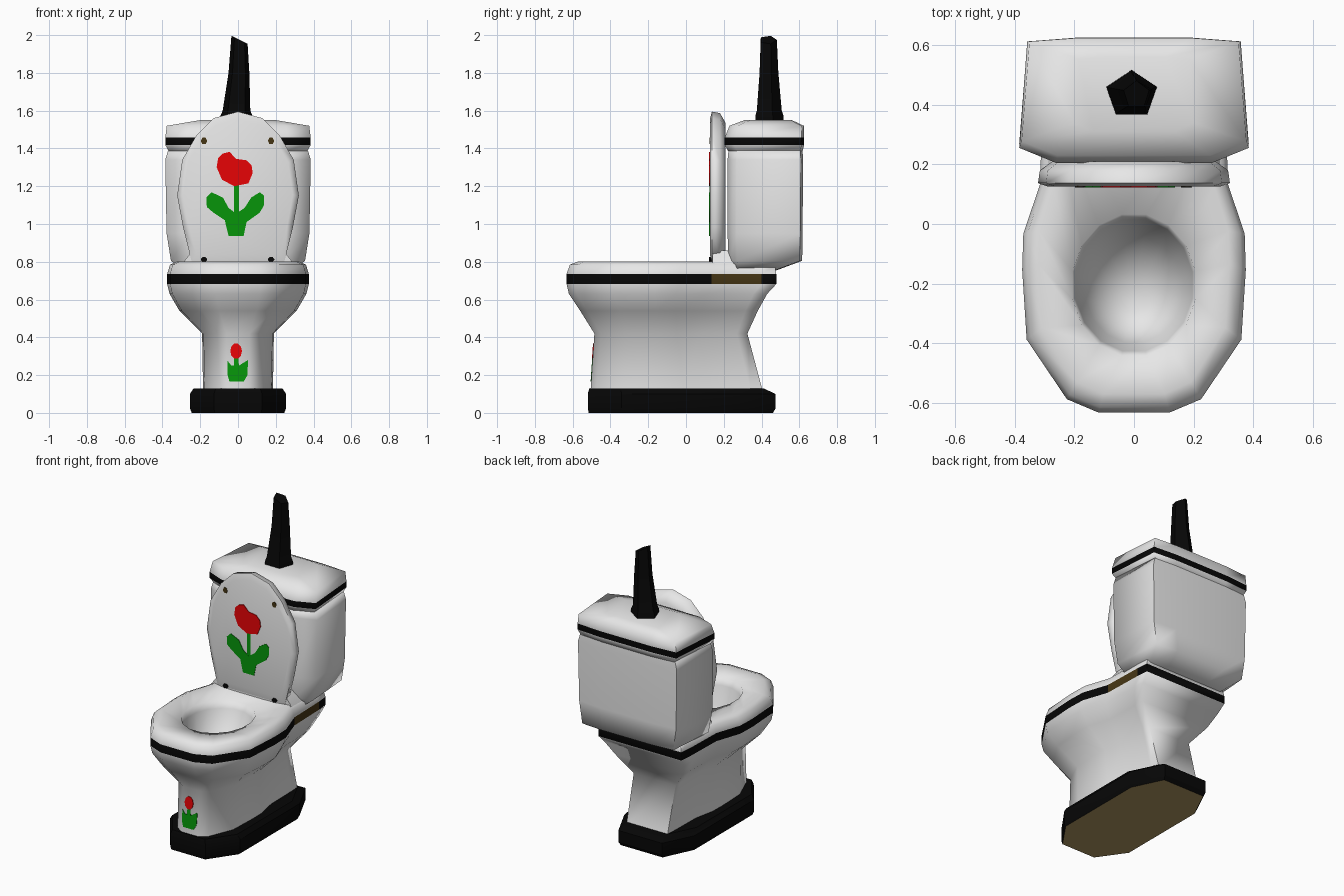
import bpy, bmesh, math

if "Cube" in bpy.data.objects:
    bpy.data.objects.remove(bpy.data.objects["Cube"])


def material(name, rgb):
    m = bpy.data.materials.new(name)
    m.diffuse_color = (*rgb, 1)
    m.use_nodes = True
    m.node_tree.nodes["Principled BSDF"].inputs["Base Color"].default_value = m.diffuse_color
    return m


MATS = [material("white", (0.95, 0.95, 0.95)), material("black", (0.002, 0.002, 0.002)),
        material("brown", (0.06, 0.036, 0.007)), material("red", (0.85, 0.001, 0.002)),
        material("green", (0.002, 0.3, 0.003)), material("tan", (0.42, 0.3, 0.12))]
WHITE, BLACK, BROWN, RED, GREEN, TAN = range(6)


def loft(name, rings, colours=None, colour=WHITE, angle=50, rule=None):
    """Skin equal-length rings; colours maps band index to a material, rule repaints faces."""
    bm = bmesh.new()
    loops = [[bm.verts.new(p) for p in r] for r in rings]
    n = len(rings[0])
    for k in range(len(loops) - 1):
        for i in range(n):
            j = (i + 1) % n
            f = bm.faces.new((loops[k][i], loops[k][j], loops[k + 1][j], loops[k + 1][i]))
            f.material_index = (colours or {}).get(k, colour)
    for end in (loops[0], loops[-1]):
        bm.faces.new(end).material_index = colour
    bmesh.ops.recalc_face_normals(bm, faces=bm.faces)
    if rule:
        for f in bm.faces:
            c = rule(f)
            if c is not None:
                f.material_index = c
    me = bpy.data.meshes.new(name)
    bm.to_mesh(me)
    bm.free()
    for m in MATS:
        me.materials.append(m)
    me.shade_smooth()
    me.set_sharp_from_angle(angle=math.radians(angle))
    ob = bpy.data.objects.new(name, me)
    bpy.context.collection.objects.link(ob)
    return ob


def mirrored(half):
    return half + [(-a, b) for a, b in reversed(half)]


def section(half, z, w, y0, y1):
    """Horizontal ring: half outline (width share, depth share) scaled to size."""
    return [(u * w, y0 + v * (y1 - y0), z) for u, v in mirrored(half)]


# Plinth: stretched octagon with a tan underside
OCT = [(0.5, 0), (1, 0.18), (1, 0.8), (0.62, 1)]
loft("plinth", [section(OCT, 0, 0.245, -0.515, 0.46), section(OCT, 0.025, 0.255, -0.52, 0.475),
                section(OCT, 0.1, 0.255, -0.52, 0.475), section(OCT, 0.13, 0.235, -0.512, 0.41)],
     colour=BLACK, angle=30, rule=lambda f: TAN if f.normal.z < -0.9 else None)

# Pedestal, bowl, seat rim and hollow basin as one skin
BOWL = [(0.32, 0), (0.6, 0.04), (0.96, 0.22), (1, 0.43), (0.99, 0.54), (0.84, 0.69),
        (0.82, 0.93), (0.8, 1)]


def basin(z, rx, ry, cy=-0.205):
    n = len(BOWL)
    half = [(rx * math.cos(a), cy + ry * math.sin(a))
            for a in (math.pi * ((i + 0.5) / n - 0.5) for i in range(n))]
    return [(x, y, z) for x, y in mirrored(half)]


bowl_rings = [section(BOWL, *s) for s in (
    (0.12, 0.185, -0.505, 0.405), (0.42, 0.19, -0.485, 0.325), (0.54, 0.31, -0.56, 0.38),
    (0.63, 0.362, -0.62, 0.43), (0.682, 0.375, -0.632, 0.478), (0.735, 0.375, -0.632, 0.478),
    (0.785, 0.36, -0.615, 0.47), (0.802, 0.32, -0.57, 0.44))]
bowl_rings += [basin(0.785, 0.21, 0.242), basin(0.74, 0.2, 0.225), basin(0.62, 0.165, 0.18, -0.22),
               basin(0.54, 0.11, 0.12, -0.24), basin(0.51, 0.04, 0.045, -0.25)]
loft("bowl", bowl_rings, {4: BLACK}, angle=80,
     rule=lambda f: BROWN if f.material_index == BLACK and f.normal.x > 0.9
     and 0.14 < f.calc_center_median().y < 0.42 else None)

# Water tank and its cover with a black stripe
TANK = [(0.68, 0), (1, 0.12), (0.93, 0.97), (0.5, 1)]
loft("tank", [section(TANK, *s) for s in (
    (0.755, 0.29, 0.24, 0.48), (0.805, 0.355, 0.225, 0.615), (0.95, 0.378, 0.22, 0.617),
    (1.34, 0.385, 0.22, 0.62), (1.39, 0.37, 0.225, 0.617))], angle=80)
loft("tank_cover", [section(TANK, *s) for s in (
    (1.375, 0.36, 0.23, 0.615), (1.418, 0.385, 0.205, 0.625), (1.457, 0.385, 0.205, 0.625),
    (1.52, 0.377, 0.23, 0.624), (1.55, 0.2, 0.31, 0.56))], {1: BLACK}, angle=80)

# Raised lid: egg outline in the xz plane, skinned front to back
LID = [(0.0, 1.595), (0.13, 1.56), (0.22, 1.47), (0.295, 1.34), (0.322, 1.15), (0.29, 0.98),
       (0.245, 0.80)]
LID = LID + [(-x, z) for x, z in reversed(LID[1:])]


def lid_ring(y, s):
    return [(x * s, y, 1.19 + (z - 1.19) * s) for x, z in LID]


loft("lid", [lid_ring(0.126, 0.9), lid_ring(0.137, 1), lid_ring(0.18, 0.98), lid_ring(0.21, 0.85)],
     angle=80)
# Step joining the lid foot to the tank
loft("lid_foot", [[(sx * w, y, z) for sx, y in ((-1, 0.14), (1, 0.14), (1, 0.27), (-1, 0.27))]
                  for z, w in ((0.74, 0.31), (0.81, 0.28), (0.86, 0.24))])

# Handle: five-sided tapering stub with a flared foot and a slanted tip
handle = []
for z, cx, rx, ry, slant in ((1.53, -0.008, 0.09, 0.083, 0), (1.575, -0.008, 0.088, 0.082, 0),
                             (1.6, -0.008, 0.077, 0.073, 0), (1.8, 0.005, 0.058, 0.055, 0),
                             (1.975, 0.008, 0.045, 0.047, 0.5)):
    ring = []
    for i in range(5):
        a = math.pi / 2 + i * math.tau / 5
        x, y = rx * math.cos(a), ry * math.sin(a)
        ring.append((cx + x, 0.434 + y, z - slant * x))
    handle.append(ring)
loft("handle", handle, colour=BLACK, angle=30)


def plate(name, pts, colour, surface, thick=0.003):
    """Thin painted plate lying on a front-facing surface y = surface(z)."""
    loft(name, [[(x, surface(z) + d, z) for x, z in pts] for d in (-thick, 0.003)],
         colour=colour, angle=30)


def disc(cx, cz, rx, rz, n=10):
    return [(cx + rx * math.cos(i * math.tau / n), cz + rz * math.sin(i * math.tau / n)) for i in range(n)]


lid_face = lambda z: 0.126
foot_face = lambda z: -0.505 + (z - 0.12) * 0.0667

# Large flower on the lid
plate("large_petals", [(-0.113, 1.30), (-0.105, 1.35), (-0.08, 1.373), (-0.045, 1.382), (-0.01, 1.345),
                       (0.045, 1.337), (0.072, 1.31), (0.078, 1.27), (0.055, 1.215), (-0.02, 1.2),
                       (-0.085, 1.235)], RED, lid_face, 0.004)
plate("large_stem", [(-0.021, 1.04), (0.004, 1.04), (0.004, 1.21), (-0.021, 1.21)], GREEN, lid_face, 0.002)
plate("large_leaves", [(-0.05, 0.937), (0.03, 0.937), (0.045, 1.01), (0.115, 1.06), (0.138, 1.10),
                       (0.138, 1.15), (0.115, 1.168), (0.07, 1.14), (0.035, 1.085), (-0.01, 1.055),
                       (-0.05, 1.085), (-0.08, 1.14), (-0.14, 1.168), (-0.168, 1.14), (-0.165, 1.09),
                       (-0.13, 1.06), (-0.07, 1.02)], GREEN, lid_face)

# Small flower on the pedestal
plate("small_petals", disc(-0.01, 0.327, 0.031, 0.042), RED, foot_face, 0.004)
plate("small_leaves", [(-0.045, 0.165), (0.03, 0.165), (0.05, 0.2), (0.053, 0.28), (0.02, 0.26),
                       (0.005, 0.25), (0.0, 0.3), (-0.02, 0.3), (-0.02, 0.25), (-0.035, 0.25),
                       (-0.055, 0.275), (-0.055, 0.2)], GREEN, foot_face)

# Lid studs and hinges
for side, x in (("left", -0.18), ("right", 0.175)):
    plate("stud_" + side, disc(x, 1.44, 0.017, 0.02, 6), BROWN, lambda z: 0.127)
    plate("hinge_" + side, disc(x, 0.812, 0.018, 0.014, 6), BLACK, lambda z: 0.132, 0.009)
